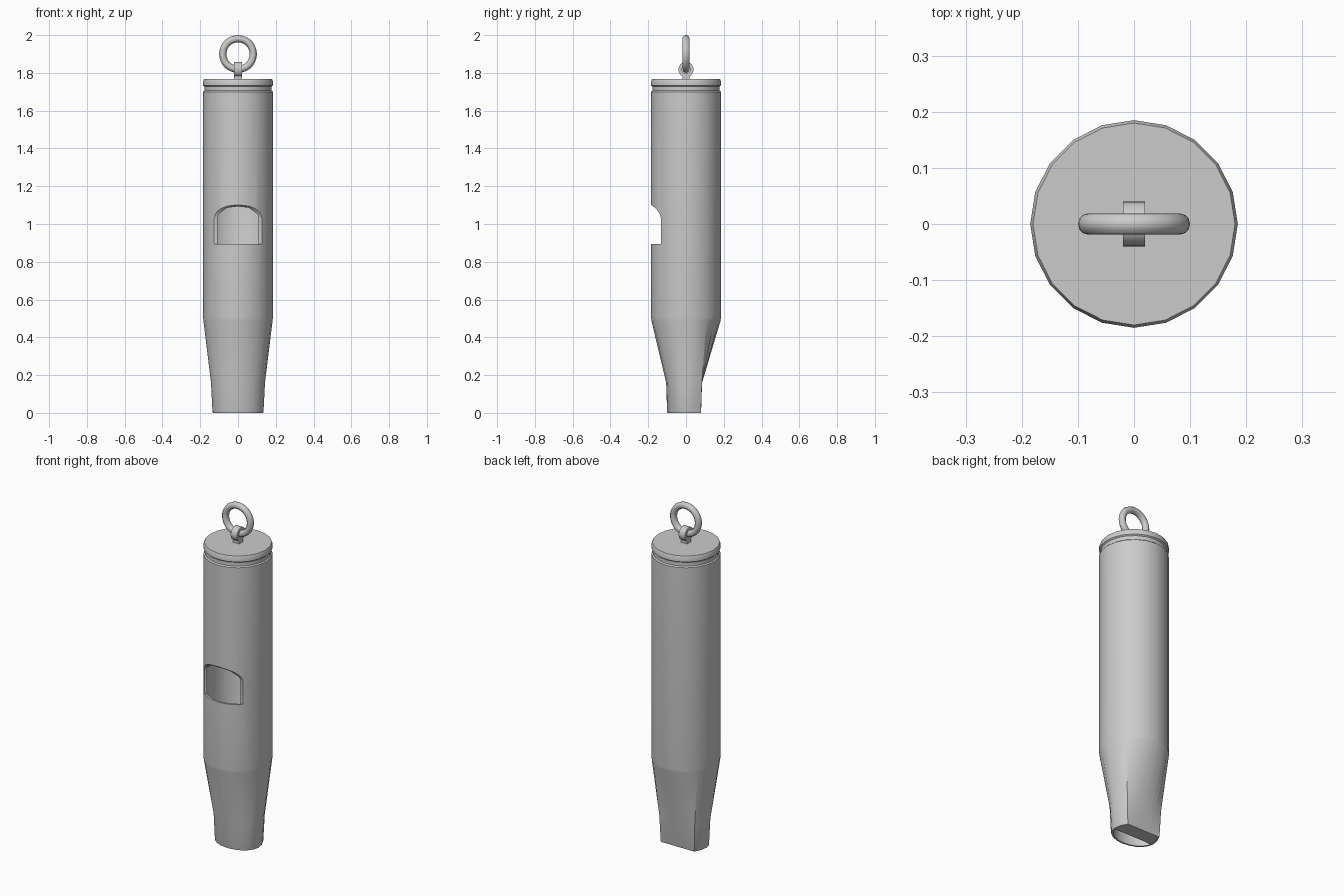
import bpy, bmesh, math
from math import sin, cos, pi

if "Cube" in bpy.data.objects:
    bpy.data.objects.remove(bpy.data.objects["Cube"])

N = 20


def finish(name, bm, smooth=True):
    bmesh.ops.recalc_face_normals(bm, faces=bm.faces)
    mesh = bpy.data.meshes.new(name)
    bm.to_mesh(mesh)
    bm.free()
    ob = bpy.data.objects.new(name, mesh)
    bpy.context.collection.objects.link(ob)
    if smooth:
        smooth_object(ob)
    return ob


def smooth_object(ob):
    bpy.ops.object.select_all(action='DESELECT')
    ob.select_set(True)
    bpy.context.view_layer.objects.active = ob
    bpy.ops.object.shade_smooth_by_angle(angle=math.radians(30))


def loft(name, rings, smooth=True):
    """Bridge equal-length point rings and cap both ends."""
    bm = bmesh.new()
    loops = [[bm.verts.new(p) for p in r] for r in rings]
    for a, b in zip(loops, loops[1:]):
        n = len(a)
        for i in range(n):
            j = (i + 1) % n
            bm.faces.new((a[i], a[j], b[j], b[i]))
    bm.faces.new(loops[0])
    bm.faces.new(loops[-1])
    return finish(name, bm, smooth)


def section(z, width, front, back, inset=0.0, clip=-1.0):
    """Rounded front, flattened back; a plain circle when all sizes match."""
    pts = []
    for i in range(N):
        t = 2 * pi * i / N
        x, s = (width - inset) * cos(t), sin(t)
        y = (front - inset) * s if s < 0 else min((width - inset) * s, back - inset)
        pts.append((x, max(y, clip), z))
    return pts


def circle(z, r):
    return section(z, r, r, r)


# Hollow whistle body: inner wall down, lip, outer wall up with groove and cap
lip, neck = (0.135, 0.10, 0.08), (0.143, 0.105, 0.085)
T = 0.012
body = loft("whistle_body", [
    circle(1.69, 0.173), circle(0.5, 0.173),
    section(0.16, *neck, T), section(0, *lip, T),
    section(0, *lip, 0.002), section(0.006, *lip), section(0.16, *neck),
    circle(0.488, 0.183), circle(0.505, 0.185),
    circle(1.70, 0.185), circle(1.706, 0.178), circle(1.728, 0.178),
    circle(1.734, 0.185), circle(1.756, 0.185), circle(1.767, 0.180)], False)

# Sound window with a slanted upper edge
profile = [(-0.3, 0.893), (-0.132, 0.893), (-0.132, 1.03),
           (-0.139, 1.053), (-0.16, 1.083), (-0.185, 1.102), (-0.3, 1.18)]
cutter = loft("window_cutter", [[(x, y, z) for y, z in profile] for x in (-0.25, 0.25)], False)
cutter.hide_render = True
mod = body.modifiers.new("window", 'BOOLEAN')
mod.operation = 'DIFFERENCE'
mod.solver = 'EXACT'
mod.object = cutter
bpy.context.view_layer.objects.active = body
bpy.ops.object.modifier_apply(modifier=mod.name)
bpy.data.objects.remove(cutter)
smooth_object(body)

# Block that leaves an air slot along the front of the mouthpiece
loft("air_block", [
    section(0.002, *lip, 0.006, -0.01), section(0.16, *neck, 0.006, -0.01),
    section(0.5, 0.185, 0.185, 0.185, 0.008, -0.08),
    section(0.7, 0.185, 0.185, 0.185, 0.008, -0.13)])


def ring(name, section_pts, steps, axis, z):
    """Sweep a closed (radius, offset) section around x or y."""
    bm = bmesh.new()
    loops = []
    for k in range(steps):
        t = 2 * pi * k / steps
        loop = []
        for r, o in section_pts:
            a, b = r * cos(t), z + r * sin(t)
            loop.append(bm.verts.new((o, a, b) if axis == 'x' else (a, o, b)))
        loops.append(loop)
    n = len(section_pts)
    for k in range(steps):
        a, b = loops[k], loops[(k + 1) % steps]
        for i in range(n):
            j = (i + 1) % n
            bm.faces.new((a[i], a[j], b[j], b[i]))
    return finish(name, bm)


# Split ring, eyelet and stem
ring("key_ring", [(0.081 + 0.019 * cos(2 * pi * i / 12), 0.019 * sin(2 * pi * i / 12))
                  for i in range(12)], 32, 'y', 1.90)
ring("eyelet", [(0.021, -0.02), (0.040, -0.02), (0.040, 0.02), (0.021, 0.02)], 20, 'x', 1.818)
loft("eyelet_stem", [[(-0.02, -0.019, z), (0.02, -0.019, z), (0.02, 0.019, z), (-0.02, 0.019, z)]
                     for z in (1.76, 1.79)], False)
